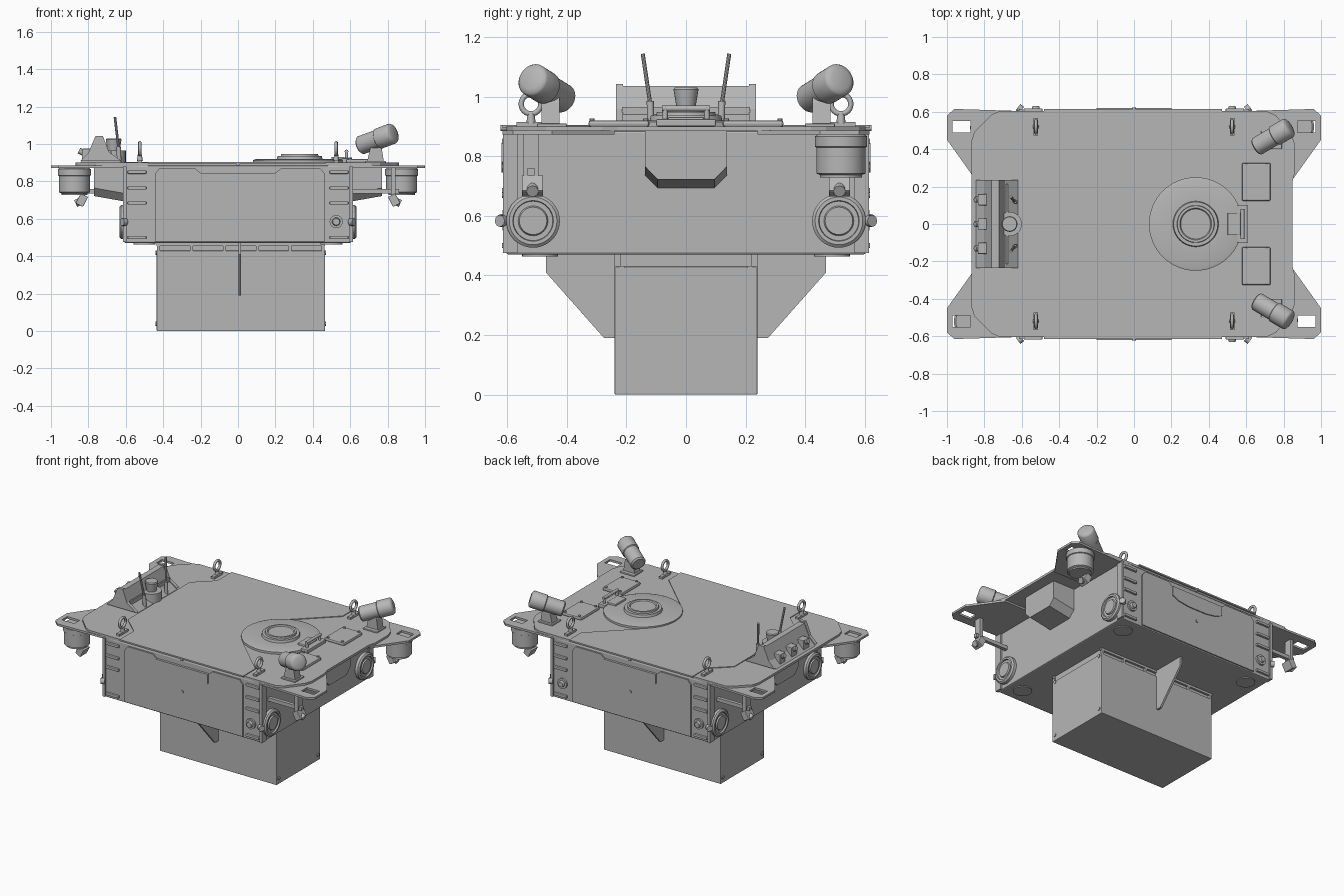
import bpy, bmesh, math
from mathutils import Vector

old = bpy.data.objects.get("Cube")
if old:
    bpy.data.objects.remove(old, do_unlink=True)

GREY = (0.47, 0.47, 0.47, 1)
grey = bpy.data.materials.new("plain grey")
grey.use_nodes = True
grey.diffuse_color = GREY
grey.node_tree.nodes["Principled BSDF"].inputs["Base Color"].default_value = GREY


def finish(name, bm, smooth=False):
    bmesh.ops.recalc_face_normals(bm, faces=bm.faces)
    mesh = bpy.data.meshes.new(name)
    bm.to_mesh(mesh)
    bm.free()
    mesh.materials.append(grey)
    ob = bpy.data.objects.new(name, mesh)
    bpy.context.collection.objects.link(ob)
    if smooth:
        bpy.ops.object.select_all(action='DESELECT')
        ob.select_set(True)
        bpy.context.view_layer.objects.active = ob
        bpy.ops.object.shade_smooth_by_angle(angle=math.radians(35))
    return ob


def prism(name, pts, axis, a, b):
    """Extrude a 2D outline along an axis from a to b."""
    place = {'x': lambda u, v: (a, u, v), 'y': lambda u, v: (u, a, v),
             'z': lambda u, v: (u, v, a)}[axis]
    bm = bmesh.new()
    face = bm.faces.new([bm.verts.new(place(u, v)) for u, v in pts])
    out = bmesh.ops.extrude_face_region(bm, geom=[face])
    step = Vector([(b - a) * (axis == k) for k in 'xyz'])
    bmesh.ops.translate(bm, vec=step, verts=[g for g in out['geom'] if isinstance(g, bmesh.types.BMVert)])
    return finish(name, bm)


def box(name, x, y, z, bevel=0):
    ob = prism(name, [(x[0], y[0]), (x[1], y[0]), (x[1], y[1]), (x[0], y[1])], 'z', *z)
    if bevel:
        mod = ob.modifiers.new("edge", 'BEVEL')
        mod.width = bevel
        mod.segments = 2
    return ob


def lathe(name, p0, p1, profile, seg=32):
    """Turn (radius, fraction along p0-p1) pairs round the axis p0-p1."""
    p0, p1 = Vector(p0), Vector(p1)
    d = p1 - p0
    q = d.to_track_quat('Z', 'Y')
    bm = bmesh.new()
    rings = []
    for r, t in profile:
        rings.append([bm.verts.new(p0 + d * t + q @ Vector((r * math.cos(k * math.tau / seg),
                      r * math.sin(k * math.tau / seg), 0))) for k in range(seg)])
    for lo, hi in zip(rings, rings[1:]):
        for k in range(seg):
            j = (k + 1) % seg
            bm.faces.new((lo[k], lo[j], hi[j], hi[k]))
    bm.faces.new(rings[0][::-1])
    bm.faces.new(rings[-1])
    return finish(name, bm, True)


def rod(name, p0, p1, r, r2=None, seg=24):
    return lathe(name, p0, p1, [(r, 0), (r if r2 is None else r2, 1)], seg)


def mirrored(pts):
    """Close a half outline (v > 0) with its reflection in v."""
    return pts + [(u, -v) for u, v in reversed(pts)]


# hull and lower housing
box("hull", (-.608, .605), (-.603, .603), (.47, .886), .008)
box("lower_housing", (-.435, .465), (-.24, .24), (0, .43), .004)
box("housing_neck", (-.425, .455), (-.225, .225), (.42, .475))
for s in (-1, 1):
    box("neck_flange", (-.435, .465), sorted((s * .222, s * .24)), (.455, .47))
    for i in range(6):
        x = -.425 + i * .176
        box("neck_rib", (x - .008, x + .008), sorted((s * .22, s * .24)), (.425, .47))
    prism("keel_gusset", [(s * y, z) for y, z in
          ((.23, .47), (.47, .47), (.47, .41), (.275, .19), (.235, .19))], 'x', .003, .017)
    for x in (-.5, .5):
        rod("bottom_port", (x, s * .49, .472), (x, s * .49, .464), .06)
    for x in (-.435, .465):
        for z in (.04, .42):
            rod("housing_bolt", (x - .005, s * .215, z), (x + .005, s * .215, z), .012, seg=12)

# deck and raised centre panel
deck = [(-.87, .44), (-.855, .49), (-.76, .585), (-.72, .603), (.71, .603), (.76, .58),
        (.845, .47), (.862, .42), (.862, .28), (.848, .23)]
prism("deck", mirrored(deck), 'z', .884, .9)
panel = [(-.61, .34), (-.48, .46), (-.48, .615), (.47, .615), (.47, .48), (.155, .18)]
prism("centre_panel", mirrored(panel), 'z', .895, .905)

# slotted corner wings
for sx in (-1, 1):
    for sy in (-1, 1):
        wing = prism("corner_wing", [(sx * x, sy * y) for x, y in
                     ((.48, .6), (.96, .615), (1, .58), (1, .45), (.85, .24), (.6, .24), (.48, .5))], 'z', .872, .886)
        cutter = box("slot_cutter", sorted((sx * .875, sx * .97)), sorted((sy * .49, sy * .55)), (.85, .95))
        cut = wing.modifiers.new("slot", 'BOOLEAN')
        cut.object = cutter
        cut.solver = 'EXACT'
        bpy.context.view_layer.objects.active = wing
        bpy.ops.object.modifier_apply(modifier="slot")
        bpy.data.objects.remove(cutter, do_unlink=True)

# front and back panels with handle plate and column ribs
for s in (-1, 1):
    y0, y1 = s * .6, s * .612
    door = [(-.445, .48), (.465, .48), (.465, .84), (.44, .87), (.23, .87), (.2, .845),
            (-.2, .845), (-.23, .87), (-.42, .87), (-.445, .84)]
    prism("side_door", [(-s * x, z) for x, z in door], 'y', y0, y1)
    prism("handle_plate", [(-.2, .845), (.2, .845), (.2, .78), (.15, .757), (.07, .745),
                           (-.07, .745), (-.15, .757), (-.2, .78)], 'y', y0, s * .619)
    rod("door_lock", (0, s * .61, .67), (0, s * .618, .67), .01, seg=12)
    rod("deck_edge_bolt", (0, s * .6, .895), (0, s * .622, .895), .01, seg=12)
    for sx in (-1, 1):
        for z in (.85, .765, .685, .5):
            box("column_rib", sorted((sx * .49, sx * .59)), sorted((y0, s * .618)), (z - .009, z + .009), .004)
        box("corner_strip", sorted((sx * .595, sx * .614)), sorted((s * .565, s * .614)), (.475, .88))
        if sx == 1 or s == 1:
            lathe("side_port", (sx * .525, s * .6, .585), (sx * .525, s * .63, .585),
                  [(.035, 0), (.035, .5), (.022, .5), (.018, 1)], 24)

# end portholes and end humps
for sx in (-1, 1):
    for sy in (-1, 1):
        y, z = sy * .513, .583
        lathe("end_porthole", (sx * .6, y, z), (sx * .634, y, z),
              [(.09, 0), (.09, .75), (.08, 1), (.068, 1), (.066, .7), (.05, .7), (.046, .95)], 40)
        rod("end_pin", (sx * .6, sy * .61, z), (sx * .62, sy * .625, z), .02, seg=12)
    hump = prism("end_hump", [(-.137, .89), (-.137, .735), (-.095, .692), (.095, .692), (.137, .735), (.137, .89)],
                 'x', sx * .6, sx * .77)
    # slope the underside up towards the outer end
    for v in hump.data.vertices:
        if abs(v.co.x) > .7 and v.co.z < .8:
            v.co.z += .03

# hanging thrusters on one diagonal, hanging cameras on the other
for s in (-1, 1):
    x, y = s * .875, s * .52
    lathe("hanging_drum", (x, y, .728), (x, y, .873),
          [(.07, 0), (.07, .06), (.083, .1), (.083, .7), (.088, .72), (.088, .95), (.078, 1)], 40)
    x, y = s * .83, -s * .52
    box("camera_hanger", (x - .012, x + .012), (y - .025, y + .025), (.72, .875))
    box("camera_arm", sorted((s * .6, s * .86)), (y - .012, y + .012), (.735, .76))
    for sy in (-1, 1):
        y = sy * .515
        cam = box("small_camera", (-.022, .022), (-.036, .036), (-.03, .03), .004)
        cam.location = (s * .835, y, .7)
        cam.rotation_euler.y = -s * math.radians(28)
        rod("camera_lens", (s * .845, y, .693), (s * .868, y, .682), .02, seg=16)

# round hatch, hinge and deck lids
lathe("hatch", (.33, 0, .9), (.33, 0, .948),
      [(.25, 0), (.25, .3), (.235, .4), (.122, .4), (.118, .75), (.1, .75), (.098, 1), (.085, 1), (.08, .85)], 64)
box("hatch_hinge", (.553, .607), (-.1, .1), (.9, .925), .005)
box("hinge_link", (.5, .57), (-.06, .06), (.912, .932), .005)
for sy in (-1, 1):
    y = sy * .225
    box("deck_lid", (.577, .73), (y - .102, y + .102), (.898, .92), .008)
    for x in (.6, .71):
        for k in (-.09, .09):
            rod("lid_bolt", (x, y + k, .918), (x, y + k, .927), .009, seg=10)
    rod("hinge_hook", (.58, sy * .07, .92), (.58, sy * .07, .965), .009, seg=12)
rod("hinge_bar", (.58, -.08, .96), (.58, .08, .96), .01, seg=12)

# lifting eyes
for sx in (-1, 1):
    for sy in (-1, 1):
        x, y = sx * .525, sy * .52
        box("eye_base", (x - .012, x + .012), (y - .048, y + .048), (.9, .915))
        rod("eye_stem", (x, y, .91), (x, y, .945), .016, .011, 12)
        bpy.ops.mesh.primitive_torus_add(location=(x, y, .975), rotation=(0, math.pi / 2, 0), major_radius=.033,
                                         minor_radius=.009, major_segments=24, minor_segments=8)
        eye = bpy.context.object
        eye.name = "lifting_eye"
        eye.data.materials.append(grey)
        bpy.ops.object.shade_smooth()

# angled lamps
for s in (-1, 1):
    lathe("lamp", (.655, s * .413, .993), (.83, s * .517, 1.058),
          [(.04, -.02), (.05, .02), (.05, .55), (.056, .57), (.056, .96), (.05, 1), (.035, 1.03)], 36)
    box("lamp_base", (.68, .79), (s * .45 - .05, s * .45 + .05), (.898, .91), .004)
    prism("lamp_post", [(.69, .905), (.78, .905), (.768, .98), (.75, 1.02), (.715, 1.0), (.705, .97)],
          'y', s * .425, s * .485)

# instrument console
profile = [(-.845, .9), (-.8, .945), (-.762, 1.035), (-.722, 1.035), (-.69, .95), (-.62, .9)]
prism("console", profile, 'y', -.215, .215)
for s in (-1, 1):
    prism("console_end", [(x, z + .008) for x, z in profile], 'y', s * .212, s * .235)
    rod("antenna_socket", (-.635, s * .118, .9), (-.638, s * .12, .985), .012, seg=12)
    rod("antenna", (-.638, s * .12, .975), (-.658, s * .145, 1.143), .007, seg=10)
for y in (-.13, 0, .13):
    box("console_unit", (-.835, -.785), (y - .03, y + .03), (.9, .975), .004)
    rod("console_knob", (-.82, y, .95), (-.85, y, .965), .016, seg=16)
box("console_rail", (-.685, -.675), (-.215, .215), (.9, .965))
lathe("beacon", (-.665, 0, .9), (-.665, 0, 1.03),
      [(.065, 0), (.065, .5), (.032, .5), (.042, .95), (.038, 1)], 24)
